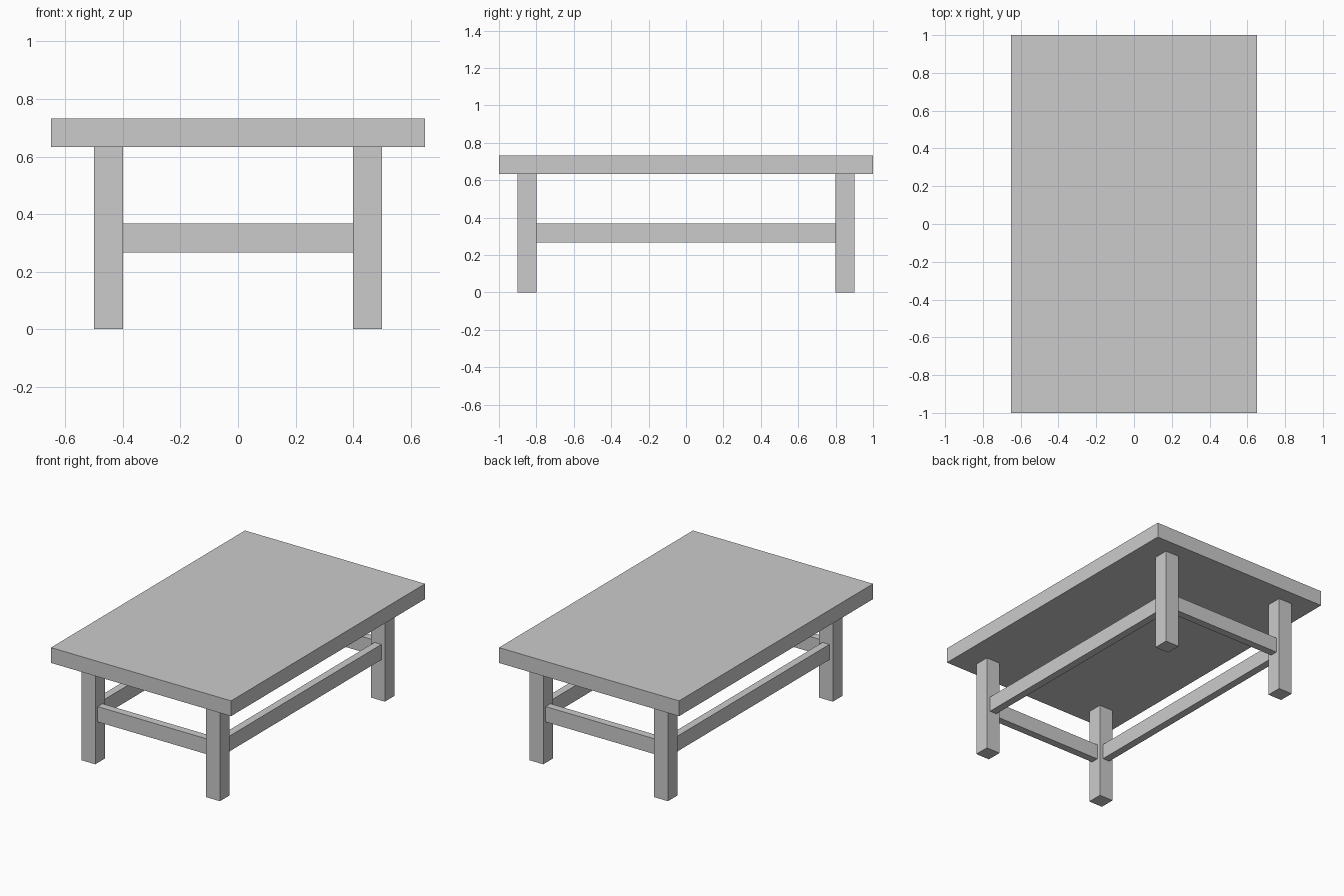
import bpy

if "Cube" in bpy.data.objects:
    bpy.data.objects.remove(bpy.data.objects["Cube"])


def box(name, x, y, z):
    """Axis-aligned box from (min, max) ranges, with clean unit scale."""
    bpy.ops.mesh.primitive_cube_add(size=1)
    obj = bpy.context.object
    obj.name = name
    obj.location = [(a + b) / 2 for a, b in (x, y, z)]
    obj.scale = [b - a for a, b in (x, y, z)]
    bpy.ops.object.transform_apply(location=False, rotation=False, scale=True)
    return obj


def span(centre, width):
    return (centre - width / 2, centre + width / 2)


LEG_X, LEG_Y, LEG_W = 0.45, 0.85, 0.1
TOP_Z = (0.633, 0.733)
RAIL_Z = (0.267, 0.367)
RAIL_W = 0.05
INNER_X, INNER_Y = LEG_X - LEG_W / 2, LEG_Y - LEG_W / 2

# Table top
box("table_top", (-0.65, 0.65), (-1, 1), TOP_Z)

# Four square legs
for sx, side in ((-1, "left"), (1, "right")):
    for sy, end in ((-1, "front"), (1, "back")):
        box(f"{end}_{side}_leg", span(sx * LEG_X, LEG_W),
            span(sy * LEG_Y, LEG_W), (0, TOP_Z[0]))

# Long stretchers between front and back legs
for sx, side in ((-1, "left"), (1, "right")):
    box(f"{side}_stretcher", span(sx * LEG_X, RAIL_W), (-INNER_Y, INNER_Y), RAIL_Z)

# Short stretchers between left and right legs
for sy, end in ((-1, "front"), (1, "back")):
    box(f"{end}_stretcher", (-INNER_X, INNER_X), span(sy * LEG_Y, RAIL_W), RAIL_Z)
